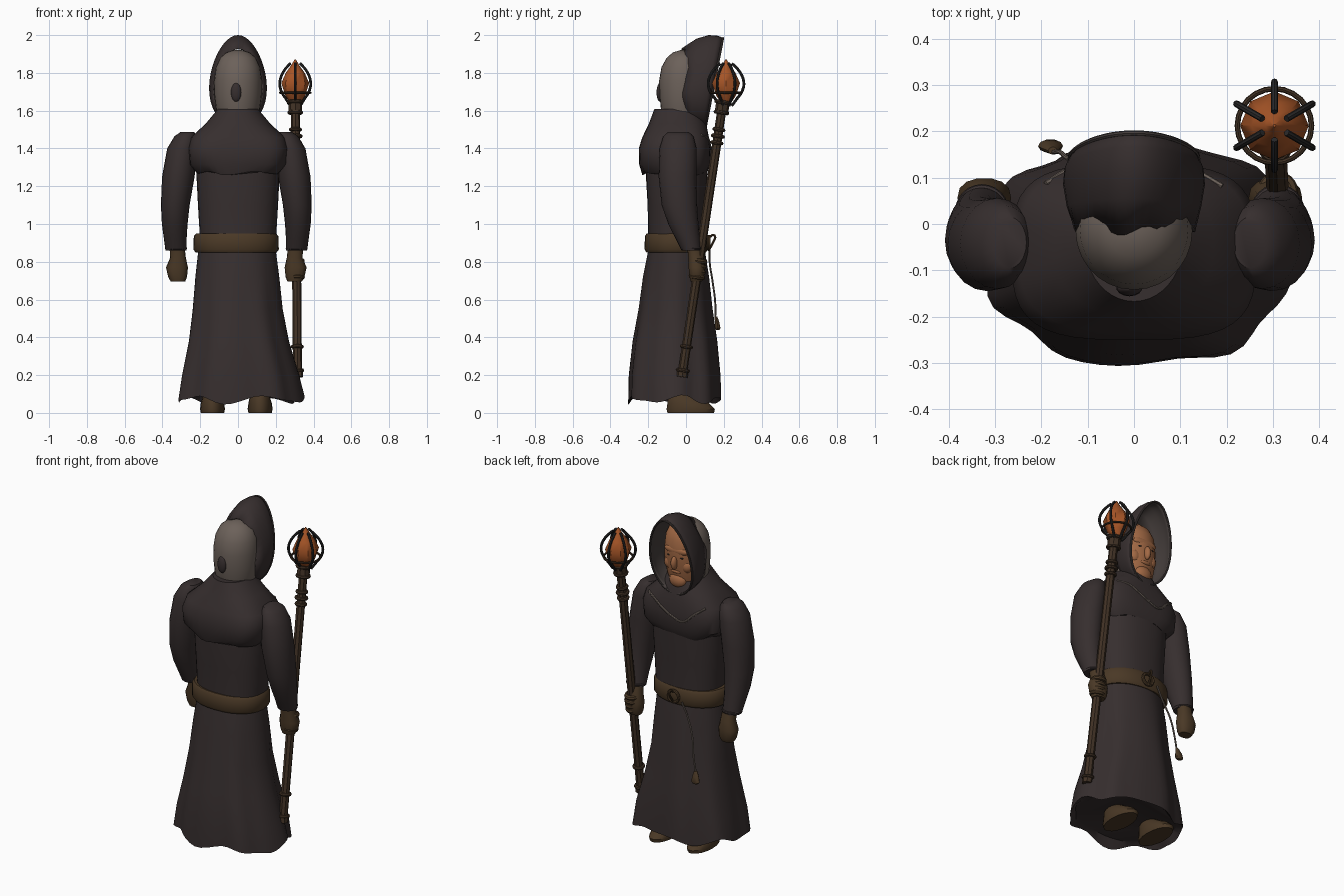
import bpy, bmesh, math
from mathutils import Vector
from mathutils.bvhtree import BVHTree

cube = bpy.data.objects.get("Cube")
if cube:
    bpy.data.objects.remove(cube, do_unlink=True)


def material(name, r, g, b):
    m = bpy.data.materials.new(name)
    m.use_nodes = True
    m.diffuse_color = (r, g, b, 1)
    bsdf = m.node_tree.nodes["Principled BSDF"]
    bsdf.inputs["Base Color"].default_value = (r, g, b, 1)
    bsdf.inputs["Roughness"].default_value = 0.8
    return m


ROBE = material("dark robe cloth", .037, .0275, .0275)
LINING = material("hood lining", .060, .048, .045)
TAUPE = material("taupe cloth", .150, .120, .102)
LEATHER = material("brown leather", .068, .040, .019)
WOOD = material("staff wood", .052, .031, .018)
IRON = material("dark iron", .022, .021, .021)
SKIN = material("skin", .360, .140, .058)
GEM = material("orange gem", .380, .090, .020)


def smooth(ob, degrees=40):
    bpy.ops.object.select_all(action='DESELECT')
    ob.select_set(True)
    bpy.context.view_layer.objects.active = ob
    bpy.ops.object.shade_smooth_by_angle(angle=math.radians(degrees))
    return ob


def skin_rings(name, rings, mats, cap=True):
    """Bridge a list of closed point rings into a mesh."""
    bm = bmesh.new()
    loops = [[bm.verts.new(p) for p in ring] for ring in rings]
    n = len(loops[0])
    for a, b in zip(loops, loops[1:]):
        for i in range(n):
            j = (i + 1) % n
            bm.faces.new((a[i], a[j], b[j], b[i]))
    if cap:
        bm.faces.new(loops[0])
        bm.faces.new(loops[-1])
    bmesh.ops.recalc_face_normals(bm, faces=bm.faces)
    me = bpy.data.meshes.new(name)
    bm.to_mesh(me)
    bm.free()
    for m in mats:
        me.materials.append(m)
    ob = bpy.data.objects.new(name, me)
    bpy.context.collection.objects.link(ob)
    return smooth(ob)


def oval(z, cx, cy, rx, ry, n=28, fold=0.0, wave=0.0, power=1.0):
    """Level oval ring, with optional cloth folds and a wavy height."""
    pts = []
    for i in range(n):
        a = math.tau * i / n
        c, s = math.cos(a), math.sin(a)
        k = 1 + fold * (math.cos(7 * a + .6) + .4 * math.sin(11 * a))
        x = math.copysign(abs(c) ** power, c) * rx * k
        y = math.copysign(abs(s) ** power, s) * ry * k
        pts.append((cx + x, cy + y, z + wave * (math.sin(5 * a + 1) + .5 * math.sin(8 * a))))
    return pts


def loft(name, specs, mat, n=28, power=1.0):
    return skin_rings(name, [oval(*s, n=n, power=power) for s in specs], [mat])


def blob(name, loc, size, mat, u=14, v=8):
    bpy.ops.mesh.primitive_uv_sphere_add(segments=u, ring_count=v, location=loc)
    ob = bpy.context.object
    ob.name, ob.scale = name, size
    ob.data.materials.append(mat)
    return smooth(ob, 60)


def tube(name, pts, radius, mat, cyclic=False, curved=True):
    cu = bpy.data.curves.new(name, 'CURVE')
    cu.dimensions, cu.bevel_depth, cu.bevel_resolution = '3D', radius, 2
    cu.use_fill_caps, cu.resolution_u = True, 6
    sp = cu.splines.new('BEZIER')
    sp.bezier_points.add(len(pts) - 1)
    sp.use_cyclic_u = cyclic
    for bp, p in zip(sp.bezier_points, pts):
        bp.co = p
        bp.handle_left_type = bp.handle_right_type = 'AUTO' if curved else 'VECTOR'
    cu.materials.append(mat)
    ob = bpy.data.objects.new(name, cu)
    bpy.context.collection.objects.link(ob)
    bpy.ops.object.select_all(action='DESELECT')
    ob.select_set(True)
    bpy.context.view_layer.objects.active = ob
    bpy.ops.object.convert(target='MESH')
    return smooth(bpy.context.object)


def ring(name, loc, major, minor, mat, rot=(0, 0, 0)):
    bpy.ops.mesh.primitive_torus_add(location=loc, rotation=rot, major_radius=major,
                                     minor_radius=minor, major_segments=24, minor_segments=8)
    ob = bpy.context.object
    ob.name = name
    ob.data.materials.append(mat)
    return smooth(ob)


# Skirt with folds that deepen towards a wavy hem, closed underneath
skirt = [oval(.86, -.005, -.05, .205, .15, 56), oval(.72, -.005, -.053, .222, .175, 56, .008),
         oval(.55, -.005, -.056, .238, .195, 56, .018), oval(.38, 0, -.06, .264, .222, 56, .026, 0, .95),
         oval(.2, .008, -.062, .308, .24, 56, .03, 0, .9), oval(.07, .012, -.062, .332, .243, 56, .034, .017, .9),
         oval(.1, .012, -.062, .3, .215, 56, .03, 0, .9)]
skin_rings("robe_skirt", skirt, [ROBE])

# Torso, belt and buckle
loft("robe_torso", [(.9, 0, -.05, .2, .15), (1.1, 0, -.05, .212, .153), (1.3, 0, -.05, .222, .165),
                    (1.44, 0, -.045, .22, .16), (1.52, 0, -.04, .15, .13)], ROBE, power=.85)
loft("belt", [(.85, -.01, -.052, .215, .158), (.865, -.01, -.052, .226, .167),
              (.935, -.01, -.052, .224, .166), (.95, -.01, -.052, .212, .156)], LEATHER, power=.9)
ring("belt_buckle", (0, .12, .9), .034, .009, LEATHER, (math.pi / 2, 0, 0))
tube("buckle_pin", [(0, .122, .93), (.004, .15, .94), (.002, .142, .9), (0, .125, .87)], .006, LEATHER)

# Hanging cord with a tassel
tube("belt_cord", [(-.06, .125, .88), (-.1, .125, .8), (-.14, .14, .7),
                   (-.16, .155, .58), (-.175, .155, .5)], .005, TAUPE)
loft("cord_tassel", [(.51, -.175, .158, .01, .008), (.48, -.18, .165, .022, .012),
                     (.45, -.18, .168, .027, .015), (.44, -.18, .168, .016, .01)], LEATHER, n=10)

# Broad shoulder mantle
mantle = [oval(1.27, 0, -.06, .215, .172, 40, .008, .008, .75), oval(1.315, 0, -.06, .256, .188, 40, .006, 0, .62),
          oval(1.4, 0, -.06, .264, .19, 40, 0, 0, .6), oval(1.46, 0, -.055, .248, .176, 40, 0, 0, .65),
          oval(1.53, 0, -.045, .172, .152, 40, 0, 0, .85), oval(1.61, 0, -.045, .105, .122, 40)]
cape = skin_rings("shoulder_mantle", mantle, [ROBE])

# Piping laid on the front of the mantle
tree = BVHTree.FromPolygons([v.co for v in cape.data.vertices], [p.vertices for p in cape.data.polygons])
line = ((.19, 1.47), (.13, 1.455), (.07, 1.42), (0, 1.385), (-.07, 1.37), (-.13, 1.42), (-.19, 1.465))
tube("mantle_piping", [tree.ray_cast(Vector((x, 1, z)), Vector((0, -1, 0)))[0] for x, z in line], .007, TAUPE)

# Sleeves, cuffs, gloves and boots on both sides
for side, s, dx in (("left", 1, -.008), ("right", -1, -.01)):
    def put(specs):
        return [(z, s * x + dx, y, rx, ry) for z, x, y, rx, ry in specs]
    loft(side + "_sleeve", put([(1.487, .258, -.04, .036, .055), (1.465, .268, -.04, .058, .08),
                                (1.4, .285, -.042, .08, .098), (1.25, .306, -.045, .086, .1),
                                (1.1, .322, -.035, .076, .094), (1.0, .325, -.014, .068, .08),
                                (.92, .322, .01, .06, .064), (.86, .318, .028, .056, .052)]), ROBE, n=20)
    ring(side + "_cuff", (s * .318 + dx, .028, .872), .05, .008, ROBE)
    loft(side + "_glove", put([(.875, .312, .042, .04, .036), (.82, .308, .052, .042, .04),
                               (.77, .313, .056, .058, .043), (.72, .31, .057, .05, .04),
                               (.695, .308, .055, .038, .03)]), LEATHER, n=14, power=.85)
    loft(side + "_boot", put([(0, .125, .025, .062, .125), (.02, .125, .025, .066, .13),
                              (.05, .125, .012, .062, .112), (.09, .123, -.02, .052, .075),
                              (.12, .12, -.03, .03, .04)]), LEATHER, n=18)

# Head: face at the front, taupe cloth over the back
head = loft("head", [(1.52, 0, -.02, .09, .09), (1.6, 0, -.02, .115, .112), (1.68, 0, -.015, .125, .125),
                     (1.76, 0, -.015, .126, .127), (1.83, 0, -.012, .117, .118), (1.88, 0, -.01, .094, .092),
                     (1.908, 0, -.01, .06, .06), (1.92, 0, -.01, .02, .02)], SKIN)
head.data.materials.append(TAUPE)
for f in head.data.polygons:
    f.material_index = 1 if f.center.y < .035 else 0
blob("nose", (0, .112, 1.7), (.018, .024, .04), SKIN)
blob("brow", (0, .09, 1.77), (.08, .022, .026), SKIN)
blob("chin", (0, .075, 1.585), (.055, .034, .045), SKIN)
blob("lips", (0, .094, 1.645), (.034, .014, .012), SKIN)
for s in (-1, 1):
    blob("cheek", (s * .055, .07, 1.68), (.036, .03, .04), SKIN)
    blob("eye", (s * .042, .1, 1.735), (.012, .007, .005), IRON, 10, 6)
blob("rear_knob", (-.01, -.138, 1.697), (.028, .018, .05), ROBE)


# Hood: pointed ovals swept from the ragged back edge to the tilted front rim
def hood_ring(y, cz, rx, rz, tilt, ragged=0.0, n=40):
    pts = []
    for i in range(n):
        a = math.tau * i / n
        c = math.cos(a)
        x = rx * math.sin(a) * (1 - .17 * c)
        pts.append((x, y + tilt * c + ragged * math.sin(6 * a), cz + rz * c))
    return pts


hood = skin_rings("hood", [hood_ring(-.01, 1.732, .13, .2, -.005, .01), hood_ring(.04, 1.75, .143, .231, .015),
                           hood_ring(.09, 1.758, .151, .242, .03), hood_ring(.125, 1.755, .148, .242, .042),
                           hood_ring(.15, 1.748, .137, .238, .046)], [ROBE, LINING], False)
shell = hood.modifiers.new("thickness", 'SOLIDIFY')
shell.thickness, shell.offset, shell.material_offset, shell.material_offset_rim = .008, -1, 1, 1
tube("hood_rim", hood_ring(.15, 1.748, .135, .236, .046, n=20), .006, LINING, cyclic=True)

# Staff leaning along y, with collars
foot, top = Vector((.315, -.022, .19)), Vector((.303, .195, 1.64))
axis = top - foot
lean = axis.to_track_quat('Z', 'Y').to_euler()


def on_staff(z):
    return foot + axis * ((z - foot.z) / axis.z)


tube("staff_shaft", [foot, top], .024, WOOD, curved=False)
tube("staff_foot", [foot, on_staff(.23)], .03, WOOD, curved=False)
tube("staff_head", [on_staff(1.59), on_staff(1.65)], .036, WOOD, curved=False)
for z, r in ((.225, .026), (.35, .025), (1.43, .025), (1.465, .028), (1.5, .025), (1.59, .032), (1.645, .036)):
    ring("staff_collar", on_staff(z), r, .01, WOOD, lean)
for k in range(4):
    ring("gripping_finger", on_staff(.72 + .028 * k), .03, .014, LEATHER, lean)

# Gem inside an iron cage
gx, gy = .303, .212
loft("gem", [(1.63, gx, gy, .02, .02), (1.68, gx, gy, .052, .052), (1.745, gx, gy, .074, .074),
             (1.8, gx, gy, .05, .05), (1.842, gx, gy, .02, .02), (1.872, gx, gy, .003, .003)], GEM, n=8)
cage = ((.03, 1.625), (.055, 1.66), (.086, 1.705), (.094, 1.75), (.076, 1.8), (.044, 1.838), (.03, 1.85))
for k in range(6):
    a = math.tau * k / 6 + math.pi / 2
    tube("cage_bar", [(gx + r * math.cos(a), gy + r * math.sin(a), z) for r, z in cage], .0075, IRON)
ring("cage_hoop", (gx, gy, 1.695), .08, .006, WOOD)
